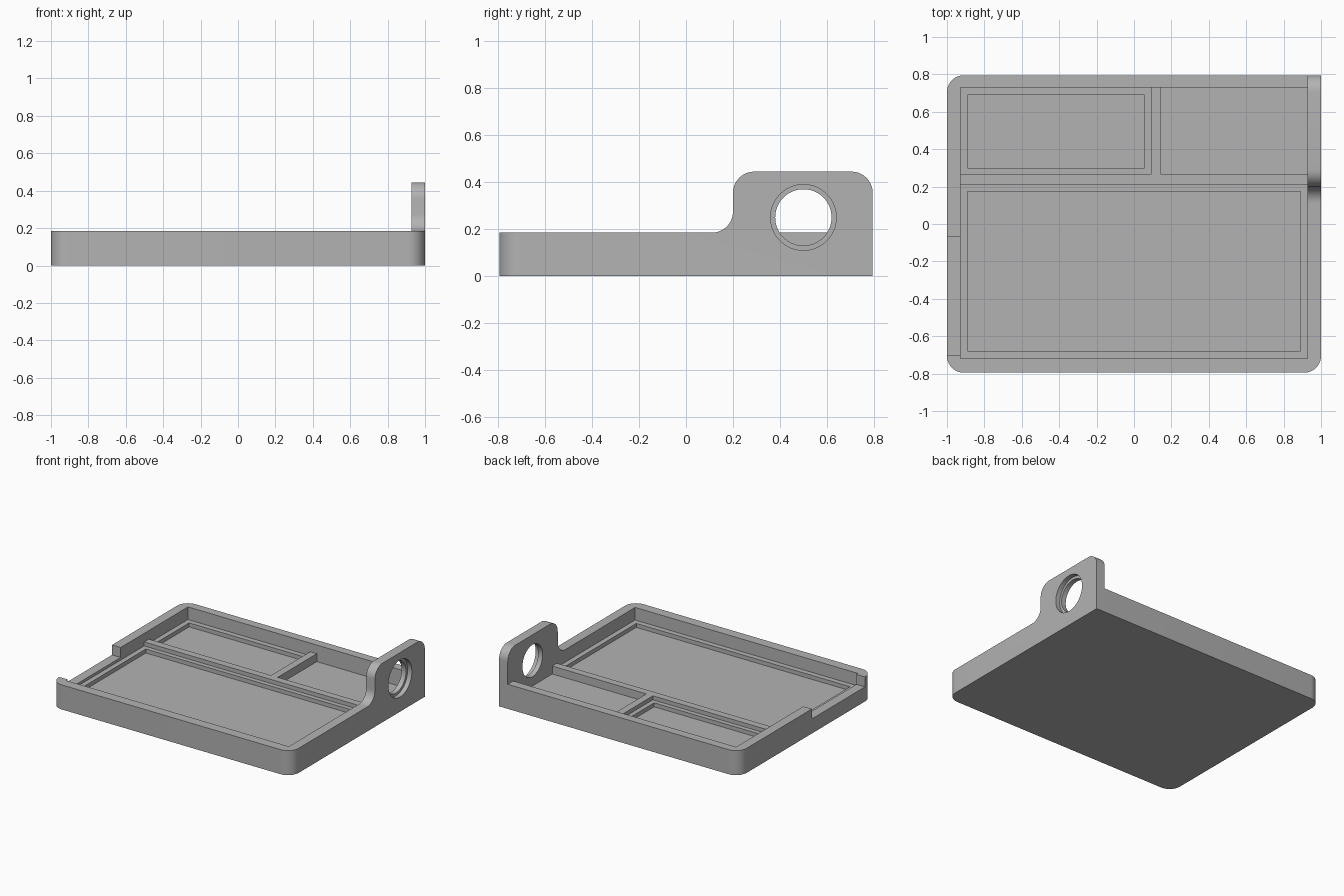
import bpy
import bmesh
from math import sin, cos, pi, radians
from mathutils import Matrix, Vector

cube = bpy.data.objects.get("Cube")
if cube:
    bpy.data.objects.remove(cube, do_unlink=True)

grey = bpy.data.materials.new("plain grey")
grey.use_nodes = True
colour = (0.45, 0.45, 0.45, 1)
grey.diffuse_color = colour
grey.node_tree.nodes["Principled BSDF"].inputs["Base Color"].default_value = colour

HALF_Y, RIM, TOP = 0.795, 0.185, 0.445
WALL_X, FRONT, BACK = 0.928, -0.72, 0.73
LEDGE, FLOOR, BAR = 0.09, 0.06, 0.12


def arc(cx, cy, r, start, end, steps=10):
    """Points on an arc, angles in degrees."""
    angles = [radians(start + (end - start) * i / steps) for i in range(steps + 1)]
    return [(cx + r * cos(a), cy + r * sin(a)) for a in angles]


def make_object(name, bm):
    bmesh.ops.recalc_face_normals(bm, faces=bm.faces)
    mesh = bpy.data.meshes.new(name)
    bm.to_mesh(mesh)
    bm.free()
    mesh.materials.append(grey)
    obj = bpy.data.objects.new(name, mesh)
    bpy.context.collection.objects.link(obj)
    return obj


def extrude(name, points, to_3d, offset):
    """Closed outline pushed along an offset."""
    bm = bmesh.new()
    face = bm.faces.new([bm.verts.new(to_3d(p)) for p in points])
    made = bmesh.ops.extrude_face_region(bm, geom=[face])["geom"]
    verts = [v for v in made if isinstance(v, bmesh.types.BMVert)]
    bmesh.ops.translate(bm, verts=verts, vec=Vector(offset))
    return make_object(name, bm)


def box(x, y, z):
    bm = bmesh.new()
    size = [b - a for a, b in (x, y, z)]
    mid = [(a + b) / 2 for a, b in (x, y, z)]
    bmesh.ops.create_cube(bm, size=1, matrix=Matrix.Translation(mid) @ Matrix.Diagonal((*size, 1)))
    return make_object("cutter", bm)


def cylinder(r, x0, x1):
    bm = bmesh.new()
    place = Matrix.Translation(((x0 + x1) / 2, 0.5, 0.25)) @ Matrix.Rotation(pi / 2, 4, "Y")
    bmesh.ops.create_cone(bm, cap_ends=True, segments=64, radius1=r, radius2=r,
                          depth=x1 - x0, matrix=place)
    return make_object("cutter", bm)


def combine(target, other, operation):
    mod = target.modifiers.new("combine", "BOOLEAN")
    mod.operation, mod.solver, mod.object = operation, "EXACT", other
    bpy.context.view_layer.objects.active = target
    bpy.ops.object.modifier_apply(modifier=mod.name)
    bpy.data.objects.remove(other, do_unlink=True)


# Tray block with three rounded corners and one square one
r = 0.09
cx, cy = 1 - r, HALF_Y - r
outline = (arc(-cx, cy, r, 90, 180) + arc(-cx, -cy, r, 180, 270)
           + arc(cx, -cy, r, 270, 360) + [(1, HALF_Y)])
tray = extrude("tray", outline, lambda p: (p[0], p[1], 0), (0, 0, RIM))

# Open interior above the dividers, then the bays and their stepped recesses
bays = [
    ((-WALL_X, WALL_X), (FRONT, BACK), BAR),
    ((-WALL_X, WALL_X), (FRONT, 0.21), LEDGE),
    ((-0.89, 0.89), (-0.68, 0.175), FLOOR),
    ((-WALL_X, 0.09), (0.265, BACK), LEDGE),
    ((-0.89, 0.055), (0.3, 0.69), FLOOR),
    ((0.145, WALL_X), (0.265, BACK), FLOOR),
    ((-1.1, -0.9), (-0.70, -0.07), 0.11),  # notch in the side wall
]
for x, y, z in bays:
    combine(tray, box(x, y, (z, 0.3)), "DIFFERENCE")

# Upright lug with a curved foot and rounded top
lug_outline = ([(HALF_Y, 0.14), (HALF_Y, TOP - r)]
               + arc(HALF_Y - r, TOP - r, r, 0, 90)[1:]
               + arc(0.2 + r, TOP - r, r, 90, 180)
               + arc(0.2 - r, RIM + r, r, 0, -90)
               + [(0.2 - r, 0.14)])
lug = extrude("lug", lug_outline, lambda p: (WALL_X, p[0], p[1]), (1 - WALL_X, 0, 0))
combine(tray, lug, "UNION")

# Stepped round hole through the lug
combine(tray, cylinder(0.12, 0.85, 1.1), "DIFFERENCE")
combine(tray, cylinder(0.14, 0.965, 1.1), "DIFFERENCE")

# Tidy flat faces and shade
bm = bmesh.new()
bm.from_mesh(tray.data)
bmesh.ops.remove_doubles(bm, verts=bm.verts, dist=0.00005)
bmesh.ops.dissolve_limit(bm, angle_limit=radians(0.5), verts=bm.verts, edges=bm.edges)
bm.to_mesh(tray.data)
bm.free()
bpy.ops.object.select_all(action="DESELECT")
tray.select_set(True)
bpy.context.view_layer.objects.active = tray
bpy.ops.object.shade_smooth_by_angle(angle=radians(30))
